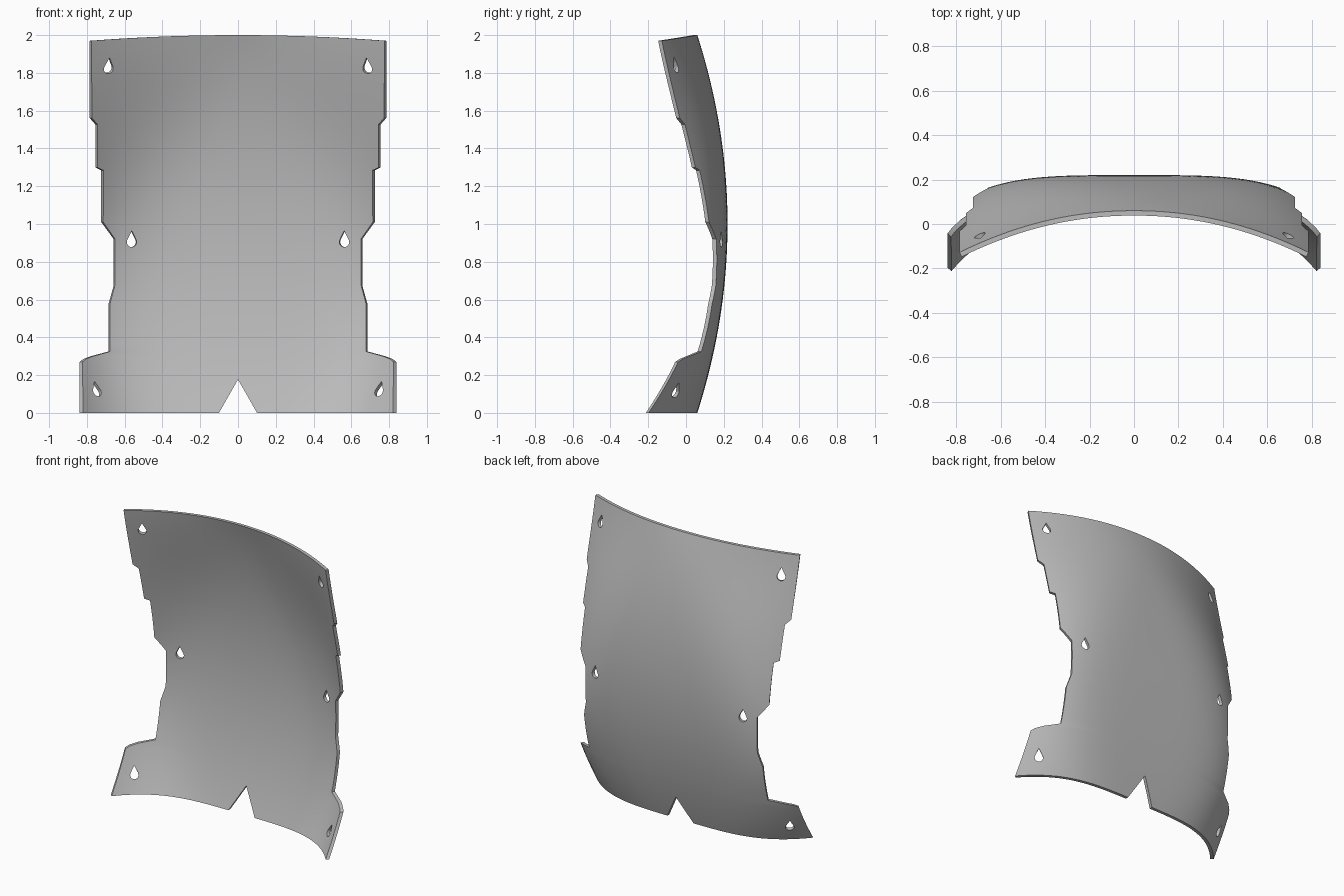
import bpy, bmesh, math
from mathutils import Vector, Matrix

if "Cube" in bpy.data.objects:
    bpy.data.objects.remove(bpy.data.objects["Cube"])

THICK = 0.022
COLUMNS = 64
# half width of the plate at each height
OUTLINE = [(0, .838), (.27, .838), (.285, .82), (.3, .78), (.325, .686), (.575, .686),
           (.675, .658), (.92, .658), (1.01, .724), (1.285, .724), (1.3, .755),
           (1.53, .755), (1.565, .785), (2, .785)]
# sideways bend (drop at x = 0.7) and its power, at five even heights
DROP = [.13, .06, .085, .147, .153]
POWER = [3.8, 4.7, 4.0, 2.6, 2.05]


def blend(values, z):
    """Smooth curve through evenly spaced values over the height."""
    t, total = z * 2, 0
    for i, v in enumerate(values):
        for j in range(len(values)):
            if j != i:
                v *= (t - j) / (i - j)
        total += v
    return total


def depth(x, z):
    return .22 - .16 * (z - 1) ** 2 - blend(DROP, z) * (abs(x) / .7) ** blend(POWER, z)


def slopes(x, z, e=.002):
    return ((depth(x + e, z) - depth(x - e, z)) / (2 * e),
            (depth(x, z + e) - depth(x, z - e)) / (2 * e))


def new_object(name, bm):
    bmesh.ops.recalc_face_normals(bm, faces=bm.faces)
    mesh = bpy.data.meshes.new(name)
    bm.to_mesh(mesh)
    bm.free()
    obj = bpy.data.objects.new(name, mesh)
    bpy.context.collection.objects.link(obj)
    return obj


# rows of the sheet, following the stepped sides
rows = [OUTLINE[0]]
for (z0, w0), (z1, w1) in zip(OUTLINE, OUTLINE[1:]):
    n = max(1, math.ceil((z1 - z0) / .04))
    rows += [(z0 + (z1 - z0) * k / n, w0 + (w1 - w0) * k / n) for k in range(1, n + 1)]

# curved plate: back sheet, front sheet and rim
bm = bmesh.new()
back, front = [], []
for z, w in rows:
    back.append([])
    front.append([])
    for c in range(COLUMNS + 1):
        x = w * (2 * c / COLUMNS - 1)
        zc = z - .03 * (x / .785) ** 2 * (z / 2) ** 8
        normal = Vector((-slopes(x, zc)[0], 1, 0)).normalized()
        p = Vector((x, depth(x, zc), zc))
        back[-1].append(bm.verts.new(p))
        front[-1].append(bm.verts.new(p - normal * THICK))
for sheet in (back, front):
    for a, b in zip(sheet, sheet[1:]):
        for c in range(COLUMNS):
            bm.faces.new((a[c], a[c + 1], b[c + 1], b[c]))


def rim(outer, inner):
    for i in range(len(outer) - 1):
        bm.faces.new((outer[i], outer[i + 1], inner[i + 1], inner[i]))


for k in (0, -1):
    rim(back[k], front[k])
    rim([r[k] for r in back], [r[k] for r in front])
plate = new_object("curved_plate", bm)


def prism(name, points, matrix, reach):
    """Cutter: a flat shape in local x and z, extruded along local y."""
    bm = bmesh.new()
    ends = [[bm.verts.new(matrix @ Vector((x, y, z))) for x, z in points]
            for y in (-reach, reach)]
    bm.faces.new(ends[0])
    bm.faces.new(ends[1])
    for i in range(len(points)):
        j = (i + 1) % len(points)
        bm.faces.new((ends[0][i], ends[0][j], ends[1][j], ends[1][i]))
    obj = new_object(name, bm)
    obj.hide_render = True
    return obj


# bottom notch
cutters = [prism("notch_cutter", [(-.112, -.02), (.112, -.02), (0, .177)],
                 Matrix.Identity(4), 1)]

# teardrop holes, square to the surface
R = .027
drop = [(R * math.cos(a), R * math.sin(a)) for a in
        (math.radians(150 + 240 * k / 16) for k in range(17))] + [(0, R * 2.2)]
for x, z in ((.69, 1.825), (.565, .905), (.753, .108)):
    for side in (-1, 1):
        sx, sz = slopes(side * x, z)
        normal = Vector((-sx, 1, -sz)).normalized()
        across = normal.cross(Vector((0, 0, 1))).normalized()
        up = across.cross(normal)
        m = Matrix((across, normal, up)).transposed().to_4x4()
        m.translation = (side * x, depth(side * x, z) - THICK / 2, z)
        cutters.append(prism("hole_cutter", drop, m, .08))

bpy.context.view_layer.objects.active = plate
for cutter in cutters:
    mod = plate.modifiers.new("cut", 'BOOLEAN')
    mod.operation = 'DIFFERENCE'
    mod.solver = 'EXACT'
    mod.object = cutter
    bpy.ops.object.modifier_apply(modifier=mod.name)
    bpy.data.objects.remove(cutter)

# plain grey finish
grey = bpy.data.materials.new("plain_grey")
grey.use_nodes = True
colour = (.5, .5, .5, 1)
grey.diffuse_color = colour
grey.node_tree.nodes["Principled BSDF"].inputs["Base Color"].default_value = colour
plate.data.materials.clear()
plate.data.materials.append(grey)

bpy.ops.object.select_all(action='DESELECT')
plate.select_set(True)
bpy.ops.object.shade_smooth_by_angle(angle=math.radians(35))
